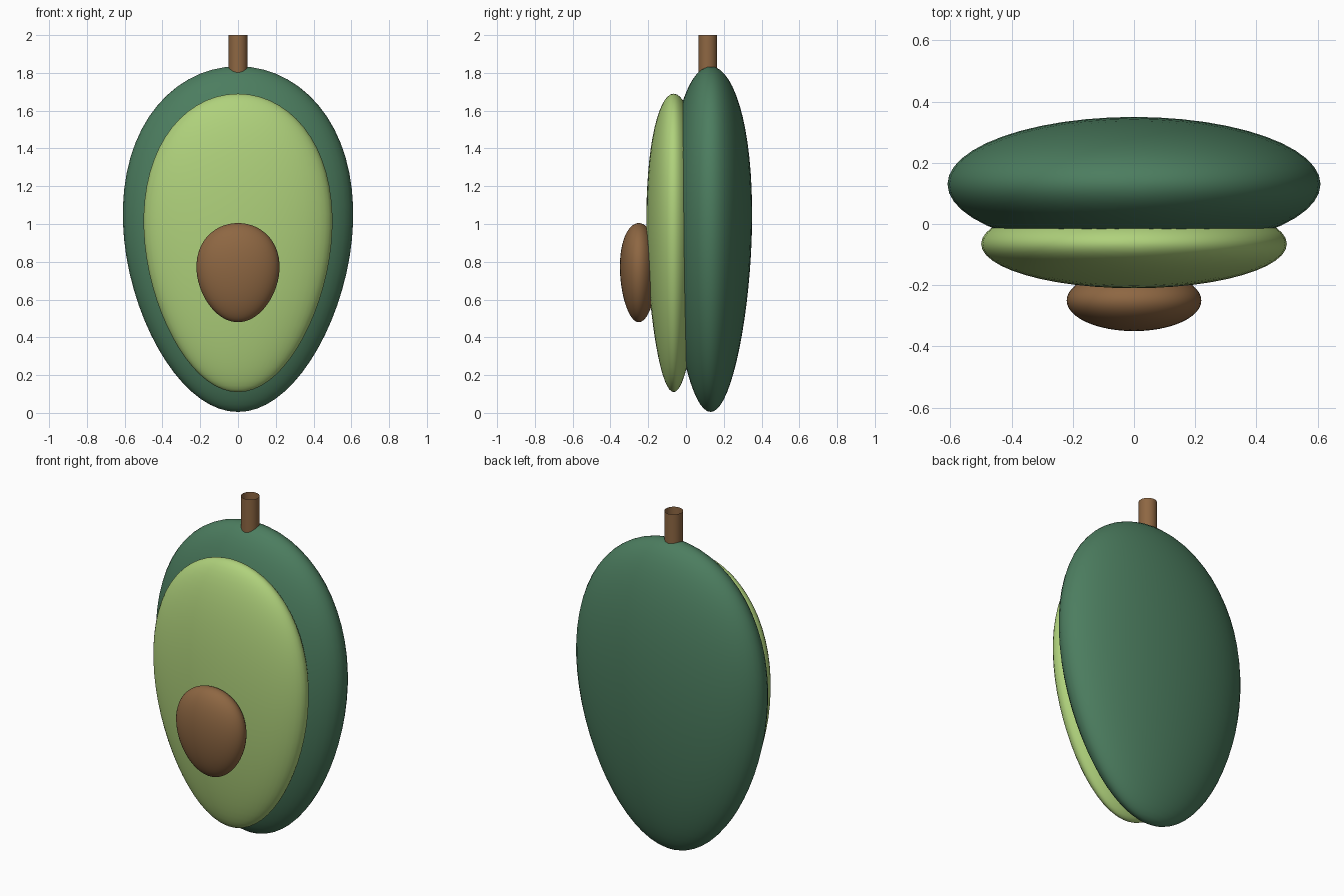
import bpy
import math

if "Cube" in bpy.data.objects:
    bpy.data.objects.remove(bpy.data.objects["Cube"])


def material(name, color):
    mat = bpy.data.materials.new(name)
    mat.diffuse_color = (*color, 1)
    mat.use_nodes = True
    mat.node_tree.nodes["Principled BSDF"].inputs["Base Color"].default_value = mat.diffuse_color
    return mat


skin_green = material("skin green", (0.072, 0.205, 0.115))
flesh_green = material("flesh green", (0.43, 0.64, 0.20))
wood_brown = material("seed brown", (0.27, 0.135, 0.055))


def egg(name, y, z_low, z_high, half_x, half_y, taper, mat):
    """Flattened sphere, narrower towards the bottom."""
    bpy.ops.mesh.primitive_uv_sphere_add(segments=48, ring_count=32, radius=1)
    obj = bpy.context.object
    obj.name = name
    middle, half_z = (z_low + z_high) / 2, (z_high - z_low) / 2
    # width that makes the tapered outline peak at half_x and half_y
    peak = max(math.sqrt(1 - (i / 100) ** 2) * (1 + taper * i / 100) for i in range(100))
    for v in obj.data.vertices:
        width = (1 + taper * v.co.z) / peak
        v.co = (v.co.x * half_x * width, y + v.co.y * half_y * width, middle + v.co.z * half_z)
    obj.data.materials.append(mat)
    bpy.ops.object.shade_smooth()
    return obj


# Body: three overlapping eggs from back to front
egg("skin", 0.13, 0.005, 1.835, 0.61, 0.22, 0.15, skin_green)
egg("flesh", -0.065, 0.11, 1.69, 0.50, 0.145, 0.15, flesh_green)
egg("seed", -0.25, 0.48, 1.005, 0.22, 0.10, 0.12, wood_brown)

# Stem: open tube
bpy.ops.mesh.primitive_cylinder_add(vertices=24, radius=0.05, depth=0.24,
                                    end_fill_type='NOTHING', location=(0, 0.115, 1.88))
stem = bpy.context.object
stem.name = "stem"
stem.data.materials.append(wood_brown)
bpy.ops.object.shade_smooth_by_angle()
